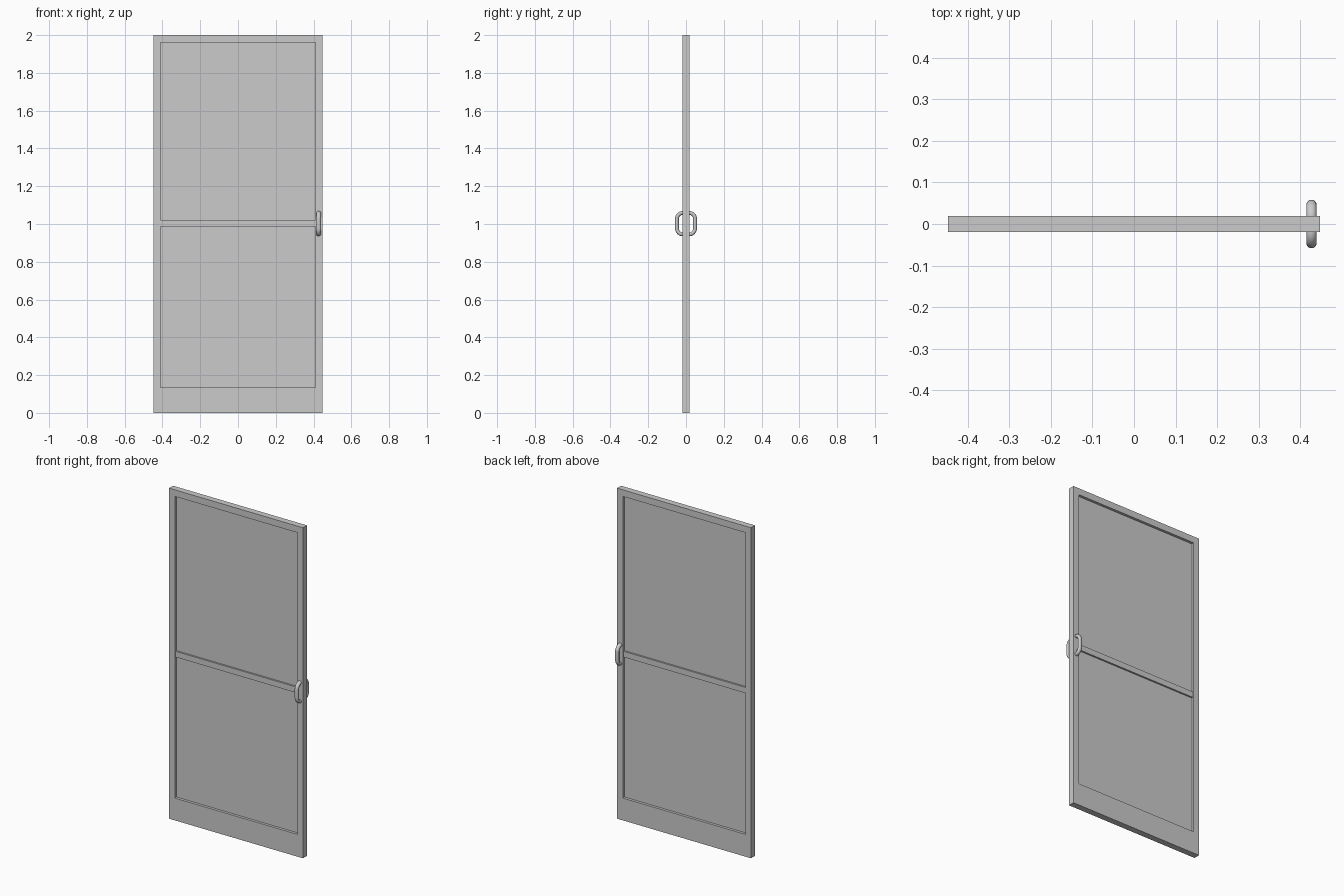
import bpy, bmesh, math

if "Cube" in bpy.data.objects:
    bpy.data.objects.remove(bpy.data.objects["Cube"])

HALF_W, HEIGHT, DEPTH = 0.448, 2.0, 0.038
IN_W, IN_BOTTOM, IN_TOP = 0.41, 0.135, 1.96


def add_object(name, bm):
    bmesh.ops.recalc_face_normals(bm, faces=bm.faces)
    mesh = bpy.data.meshes.new(name)
    bm.to_mesh(mesh)
    bm.free()
    obj = bpy.data.objects.new(name, mesh)
    bpy.context.collection.objects.link(obj)
    return obj


def box(name, half_w, depth, z0, z1):
    bm = bmesh.new()
    bmesh.ops.create_cube(bm, size=1)
    bmesh.ops.scale(bm, vec=(2 * half_w, depth, z1 - z0), verts=bm.verts)
    bmesh.ops.translate(bm, vec=(0, 0, (z0 + z1) / 2), verts=bm.verts)
    return add_object(name, bm)


# Door frame: flat ring extruded through the thickness
def rect(bm, w, z0, z1):
    return [bm.verts.new((x, -DEPTH / 2, z))
            for x, z in ((-w, z0), (w, z0), (w, z1), (-w, z1))]


bm = bmesh.new()
outer = rect(bm, HALF_W, 0, HEIGHT)
inner = rect(bm, IN_W, IN_BOTTOM, IN_TOP)
ring = []
for i in range(4):
    j = (i + 1) % 4
    ring.append(bm.faces.new((outer[i], outer[j], inner[j], inner[i])))
ext = bmesh.ops.extrude_face_region(bm, geom=ring, use_keep_orig=True)
moved = [g for g in ext["geom"] if isinstance(g, bmesh.types.BMVert)]
bmesh.ops.translate(bm, vec=(0, DEPTH, 0), verts=moved)
add_object("door_frame", bm)

# Thin infill panel and the rail across its middle
box("panel", IN_W, 0.006, IN_BOTTOM, IN_TOP)
box("middle_rail", IN_W, 0.027, 0.986, 1.021)


# Pull handles: rounded bow on each face, oval in section
def handle(name, side):
    reach, half_h, r, sides = 0.048, 0.057, 0.032, 16
    path = [(0.012, half_h)]
    for k in range(9):
        a = math.pi / 2 * (1 - k / 8)
        path.append((reach - r + r * math.cos(a), half_h - r + r * math.sin(a)))
    path += [(y, -z) for y, z in reversed(path)]
    bm = bmesh.new()
    rings = []
    for i, (y, z) in enumerate(path):
        p, q = path[max(i - 1, 0)], path[min(i + 1, len(path) - 1)]
        ty, tz = q[0] - p[0], q[1] - p[1]
        length = math.hypot(ty, tz)
        ny, nz = -tz / length, ty / length
        loop = []
        for s in range(sides):
            a = 2 * math.pi * s / sides
            u, v = 0.012 * math.cos(a), 0.010 * math.sin(a)
            loop.append(bm.verts.new((0.427 + u, side * (y + ny * v), 1.002 + z + nz * v)))
        rings.append(loop)
    for a, b in zip(rings, rings[1:]):
        for s in range(sides):
            t = (s + 1) % sides
            bm.faces.new((a[s], a[t], b[t], b[s]))
    bm.faces.new(rings[0])
    bm.faces.new(rings[-1])
    obj = add_object(name, bm)
    bpy.ops.object.select_all(action='DESELECT')
    obj.select_set(True)
    bpy.context.view_layer.objects.active = obj
    bpy.ops.object.shade_smooth_by_angle()


handle("front_handle", -1)
handle("back_handle", 1)
